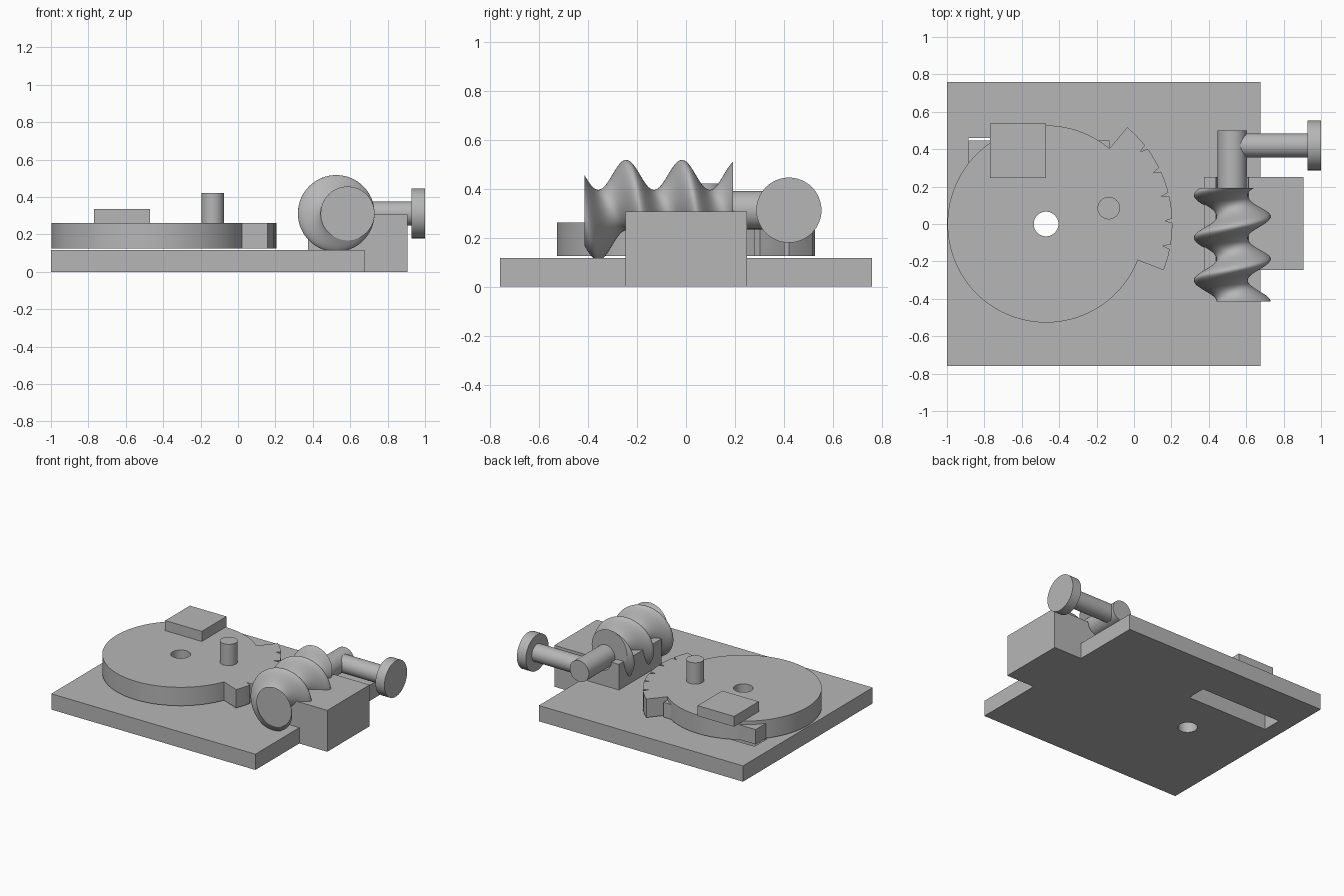
import bpy, bmesh, math
from mathutils import Matrix, Vector

old = bpy.data.objects.get("Cube")
if old:
    bpy.data.objects.remove(old, do_unlink=True)

GREY = (0.47, 0.47, 0.47, 1)
mat = bpy.data.materials.new("plain grey")
mat.use_nodes = True
mat.diffuse_color = GREY
mat.node_tree.nodes["Principled BSDF"].inputs["Base Color"].default_value = GREY


def finish(name, bm, smooth=True):
    bmesh.ops.recalc_face_normals(bm, faces=bm.faces[:])
    mesh = bpy.data.meshes.new(name)
    bm.to_mesh(mesh)
    bm.free()
    mesh.materials.append(mat)
    ob = bpy.data.objects.new(name, mesh)
    bpy.context.collection.objects.link(ob)
    if smooth:
        shade(ob)
    return ob


def shade(ob):
    bpy.ops.object.select_all(action='DESELECT')
    ob.select_set(True)
    bpy.context.view_layer.objects.active = ob
    bpy.ops.object.shade_smooth_by_angle(angle=math.radians(30))


def box(name, lo, hi):
    lo, hi = Vector(lo), Vector(hi)
    bm = bmesh.new()
    bmesh.ops.create_cube(bm, size=1, matrix=Matrix.Translation((lo + hi) / 2)
                          @ Matrix.Diagonal((*(hi - lo), 1)))
    return finish(name, bm, False)


def rod(name, start, end, radius, sides=64):
    start, end = Vector(start), Vector(end)
    axis = end - start
    turn = axis.to_track_quat('Z', 'Y').to_matrix().to_4x4()
    bm = bmesh.new()
    bmesh.ops.create_cone(bm, cap_ends=True, segments=sides, radius1=radius,
                          radius2=radius, depth=axis.length,
                          matrix=Matrix.Translation((start + end) / 2) @ turn)
    return finish(name, bm)


def cut(target, *cutters):
    for c in cutters:
        c.hide_render = True
        mod = target.modifiers.new("cut", 'BOOLEAN')
        mod.operation, mod.solver, mod.object = 'DIFFERENCE', 'EXACT', c
        bpy.ops.object.select_all(action='DESELECT')
        bpy.context.view_layer.objects.active = target
        target.select_set(True)
        bpy.ops.object.modifier_apply(modifier=mod.name)
        bpy.data.objects.remove(c, do_unlink=True)
    shade(target)


# Base plate with pivot hole and guide slot
PIVOT_X = -0.47
base = box("base_plate", (-1, -0.76, 0), (0.675, 0.76, 0.117))
cut(base,
    rod("pivot_cutter", (PIVOT_X, 0, -0.1), (PIVOT_X, 0, 0.5), 0.066),
    box("slot_cutter", (-0.885, 0.315, -0.1), (-0.22, 0.46, 0.5)))

# Wheel outline: plain disc with a raised, notched sector
INNER, OUTER = 0.527, 0.675
SECTOR_LOW, SECTOR_HIGH = -21.5, 50
outline = []
steps = 100
for i in range(steps + 1):
    a = SECTOR_HIGH + (360 + SECTOR_LOW - SECTOR_HIGH) * i / steps
    outline.append((INNER, a))
outline.append((OUTER, SECTOR_LOW))
for k in range(5):
    a = -10.5 + 12 * k
    outline += [(OUTER, a - 6 + j * 2) for j in range(3)]
    outline += [(OUTER, a - 1), (OUTER - 0.04, a), (OUTER, a + 1)]
    outline += [(OUTER, a + 3), (OUTER, a + 5)]
outline += [(OUTER, SECTOR_HIGH - 4), (OUTER, SECTOR_HIGH - 2), (OUTER, SECTOR_HIGH)]
bm = bmesh.new()
ring = [bm.verts.new((PIVOT_X + r * math.cos(math.radians(a)),
                      r * math.sin(math.radians(a)), 0.125)) for r, a in outline]
face = bm.faces.new(ring)
up = bmesh.ops.extrude_face_region(bm, geom=[face])
bmesh.ops.translate(bm, vec=(0, 0, 0.137),
                    verts=[v for v in up["geom"] if isinstance(v, bmesh.types.BMVert)])
wheel = finish("sector_wheel", bm)
cut(wheel, rod("wheel_hole_cutter", (PIVOT_X, 0, 0), (PIVOT_X, 0, 0.5), 0.066))

# Parts carried by the wheel
box("slide_bar", (-0.885, 0.32, 0.126), (-0.13, 0.447, 0.236))
box("top_block", (-0.77, 0.247, 0.26), (-0.47, 0.536, 0.337))
rod("wheel_peg", (-0.135, 0.085, 0.25), (-0.135, 0.085, 0.42), 0.06)

# Support block with a bore for the shaft
AX, AZ = 0.525, 0.312
support = box("support_block", (0.375, -0.246, 0), (0.905, 0.25, 0.307))
cut(support, rod("bore_cutter", (AX, -0.4, AZ), (AX, 0.4, AZ), 0.087))

# Worm screw: an off-centre circle swept along a helix
Y0, Y1, PITCH, ECC, RAD = -0.415, 0.192, 0.2275, 0.061, 0.144
SIDES, RINGS = 64, 140
bm = bmesh.new()
rings = []
for i in range(RINGS + 1):
    y = Y0 + (Y1 - Y0) * i / RINGS
    t = -math.tau * (y - Y0) / PITCH
    cx, cz = AX + ECC * math.cos(t), AZ + ECC * math.sin(t)
    rings.append([bm.verts.new((cx + RAD * math.cos(math.tau * j / SIDES), y,
                                cz + RAD * math.sin(math.tau * j / SIDES)))
                  for j in range(SIDES)])
for a, b in zip(rings, rings[1:]):
    for j in range(SIDES):
        k = (j + 1) % SIDES
        bm.faces.new((a[j], a[k], b[k], b[j]))
bm.faces.new(rings[0])
bm.faces.new(rings[-1])
finish("worm_screw", bm)

# Shaft, crank arm and knob
rod("worm_shaft", (AX, 0.1, AZ), (AX, 0.5, AZ), 0.078)
rod("crank_arm", (AX, 0.42, AZ), (0.95, 0.42, AZ), 0.064)
rod("crank_knob", (0.927, 0.42, AZ), (1, 0.42, AZ), 0.133)
